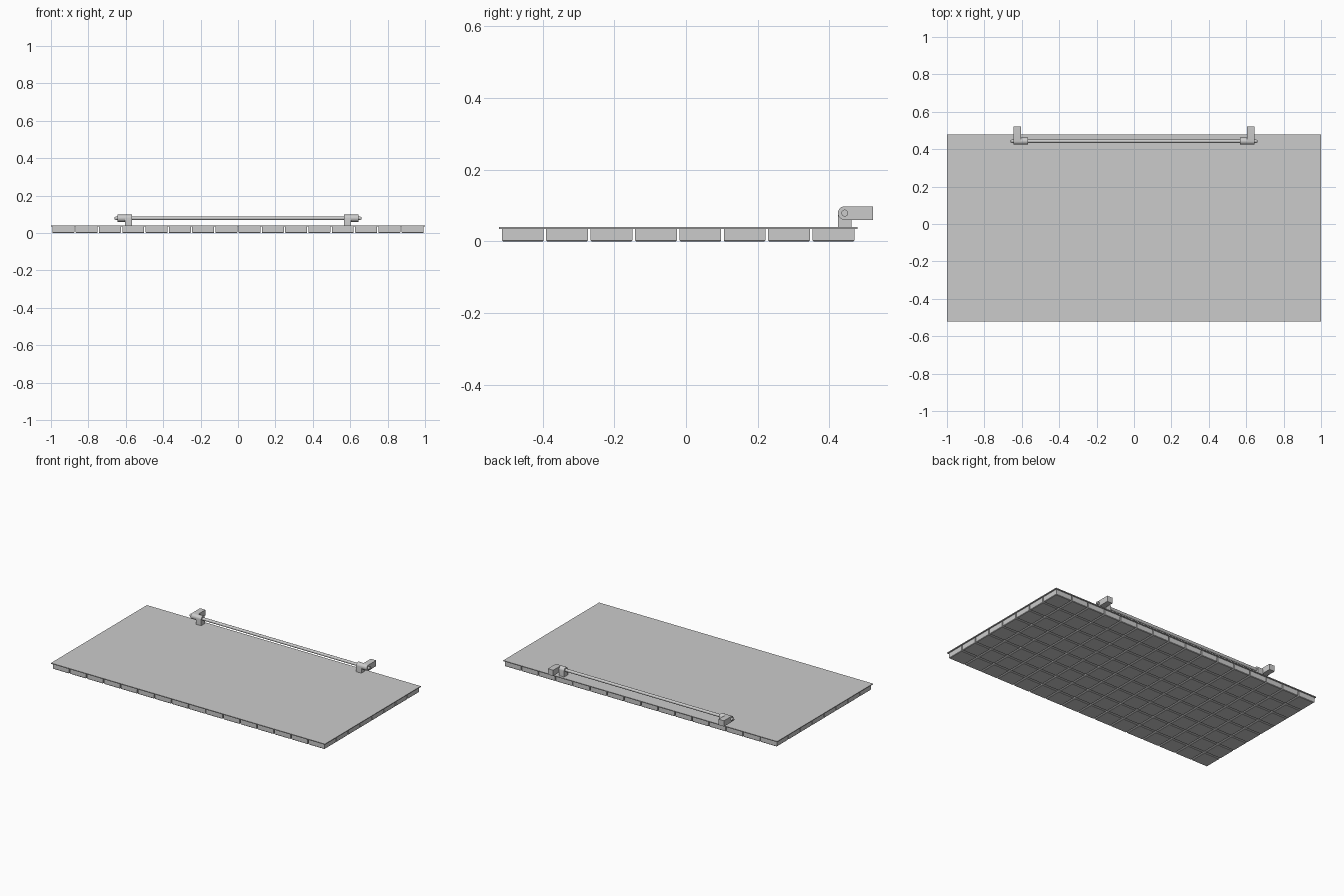
import bpy, bmesh, math
from mathutils import Matrix

cube = bpy.data.objects.get("Cube")
if cube:
    bpy.data.objects.remove(cube, do_unlink=True)

grey = bpy.data.materials.new("plain_grey")
grey.use_nodes = True
grey.diffuse_color = (0.6, 0.6, 0.6, 1)
grey.node_tree.nodes["Principled BSDF"].inputs["Base Color"].default_value = (0.6, 0.6, 0.6, 1)


def finish(name, bm, smooth=False):
    bmesh.ops.recalc_face_normals(bm, faces=bm.faces)
    mesh = bpy.data.meshes.new(name)
    bm.to_mesh(mesh)
    bm.free()
    mesh.materials.append(grey)
    obj = bpy.data.objects.new(name, mesh)
    bpy.context.scene.collection.objects.link(obj)
    if smooth:
        bpy.ops.object.select_all(action='DESELECT')
        obj.select_set(True)
        bpy.context.view_layer.objects.active = obj
        bpy.ops.object.shade_smooth_by_angle(angle=math.radians(35))
    return obj


def box(bm, lo, hi):
    size = [b - a for a, b in zip(lo, hi)]
    mid = [(a + b) / 2 for a, b in zip(lo, hi)]
    return bmesh.ops.create_cube(bm, size=1, matrix=Matrix.Translation(mid) @ Matrix.Diagonal((*size, 1)))["verts"]


def extrude_x(name, outline, x0, x1):
    """Solid from a (y, z) outline, swept between two x positions."""
    bm = bmesh.new()
    face = bm.faces.new([bm.verts.new((x0, y, z)) for y, z in outline])
    new = bmesh.ops.extrude_face_region(bm, geom=[face])["geom"]
    bmesh.ops.translate(bm, vec=(x1 - x0, 0, 0), verts=[v for v in new if isinstance(v, bmesh.types.BMVert)])
    return finish(name, bm, True)


def arc(start, end, steps=12):
    angles = [math.radians(start + (end - start) * i / steps) for i in range(steps + 1)]
    return [(AXIS_Y + R * math.cos(a), AXIS_Z + R * math.sin(a)) for a in angles]


# Thin top sheet
Y0, Y1 = -0.522, 0.478
bm = bmesh.new()
box(bm, (-1, Y0, 0.035), (1, Y1, 0.04))
finish("top_sheet", bm)

# Grid of floor tiles with chamfered lower edges
COLS, ROWS, GAP, INSET = 16, 8, 0.007, 0.008
px = (2 - 2 * INSET + GAP) / COLS
py = (Y1 - Y0 - 2 * INSET + GAP) / ROWS
bm = bmesh.new()
for i in range(COLS):
    for j in range(ROWS):
        x, y = -1 + INSET + i * px, Y0 + INSET + j * py
        box(bm, (x, y, 0), (x + px - GAP, y + py - GAP, 0.035))
rim = [e for e in bm.edges if all(v.co.z < 0.001 for v in e.verts)]
bmesh.ops.bevel(bm, geom=rim, offset=0.003, segments=1, affect='EDGES')
finish("underside_tiles", bm)

# Hinges: a rounded foot on the sheet and a rounded arm reaching backwards
AXIS_Y, AXIS_Z, R = 0.443, 0.079, 0.019
foot = [(AXIS_Y - R, 0.038), (AXIS_Y + R, 0.038)] + arc(0, 180)
arm = [(0.522, AXIS_Z - R), (0.522, AXIS_Z + R)] + arc(90, 270)
for side, s in (("left", 1), ("right", -1)):
    extrude_x(side + "_hinge_foot", foot, s * 0.566, s * 0.604)
    extrude_x(side + "_hinge_arm", arm, s * 0.604, s * 0.643)

# Hinge rod with softened ends
bm = bmesh.new()
place = Matrix.Translation((0, AXIS_Y, AXIS_Z)) @ Matrix.Rotation(math.pi / 2, 4, 'Y')
bmesh.ops.create_cone(bm, cap_ends=True, segments=24, radius1=0.0095, radius2=0.0095, depth=1.318, matrix=place)
ends = [e for e in bm.edges if abs(e.verts[0].co.x - e.verts[1].co.x) < 0.001]
bmesh.ops.bevel(bm, geom=ends, offset=0.003, segments=2, affect='EDGES')
finish("hinge_rod", bm, True)
